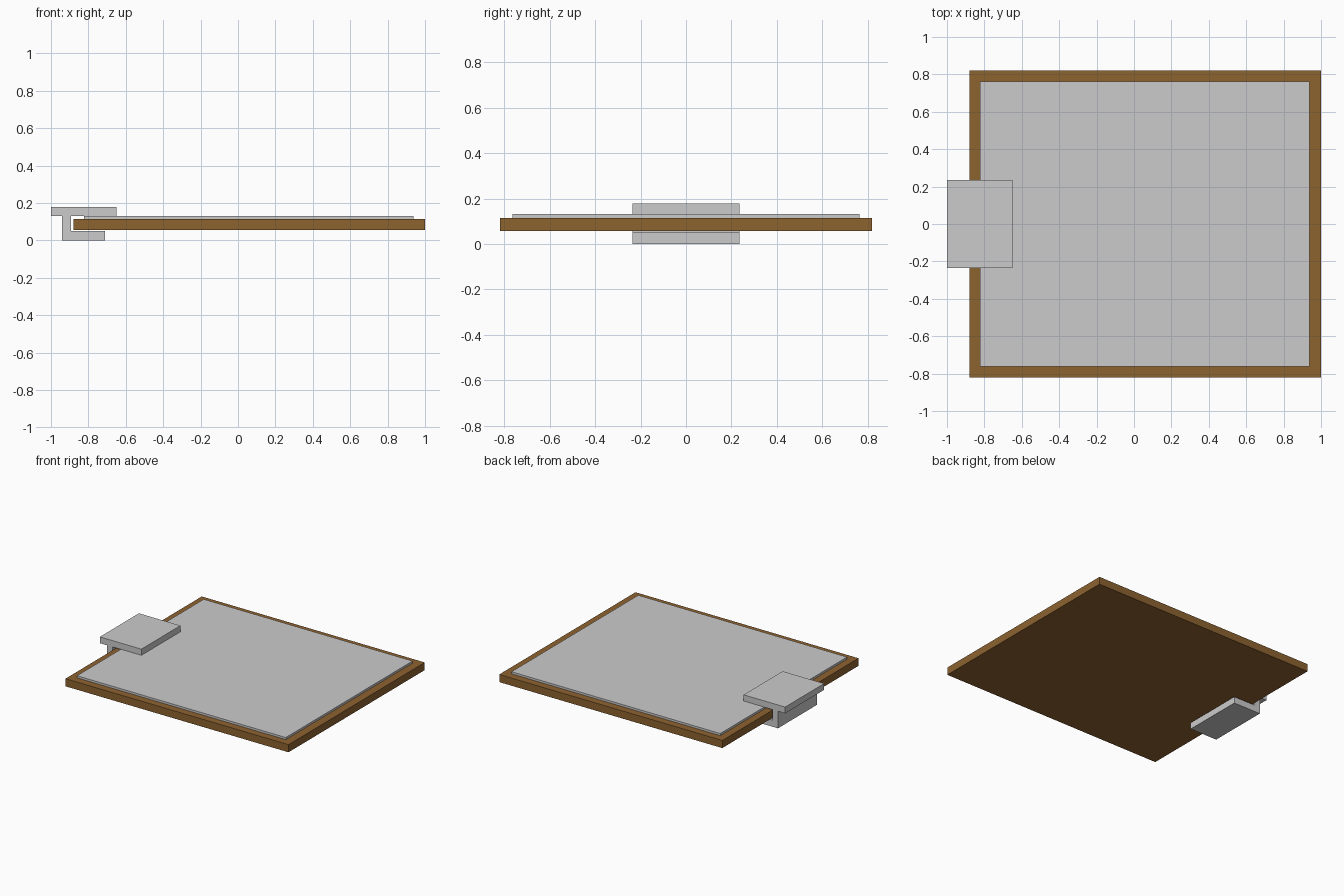
import bpy

if "Cube" in bpy.data.objects:
    bpy.data.objects.remove(bpy.data.objects["Cube"])


def extrude_profile(name, profile, half_width, colour=None):
    """Extrude an x-z outline (counter-clockwise from the front) along y."""
    n = len(profile)
    verts = [(x, y, z) for y in (-half_width, half_width) for x, z in profile]
    faces = [list(range(n)), list(range(2 * n - 1, n - 1, -1))]
    for i in range(n):
        j = (i + 1) % n
        faces.append([i, i + n, j + n, j])
    mesh = bpy.data.meshes.new(name)
    mesh.from_pydata(verts, [], faces)
    mesh.update()
    obj = bpy.data.objects.new(name, mesh)
    bpy.context.collection.objects.link(obj)
    if colour:
        mat = bpy.data.materials.new(name + "_colour")
        mat.diffuse_color = (*colour, 1)
        mat.use_nodes = True
        mat.node_tree.nodes["Principled BSDF"].inputs["Base Color"].default_value = mat.diffuse_color
        mesh.materials.append(mat)
    return obj


def slab(name, x0, x1, z0, z1, half_width, colour=None):
    outline = [(x0, z0), (x1, z0), (x1, z1), (x0, z1)]
    return extrude_profile(name, outline, half_width, colour)


# Wooden backing board
slab("board", -0.88, 1.0, 0.057, 0.115, 0.82, (0.27, 0.125, 0.03))

# Stack of paper lying on the board
slab("paper", -0.823, 0.937, 0.115, 0.131, 0.763)

# Clip: upper jaw, spine and lower jaw as one bracket hooked over the edge
extrude_profile("clip", [
    (-0.94, 0.0), (-0.71, 0.0), (-0.71, 0.05), (-0.893, 0.05),
    (-0.893, 0.13), (-0.65, 0.13), (-0.65, 0.178), (-1.0, 0.178),
    (-1.0, 0.13), (-0.94, 0.13)], 0.235)
